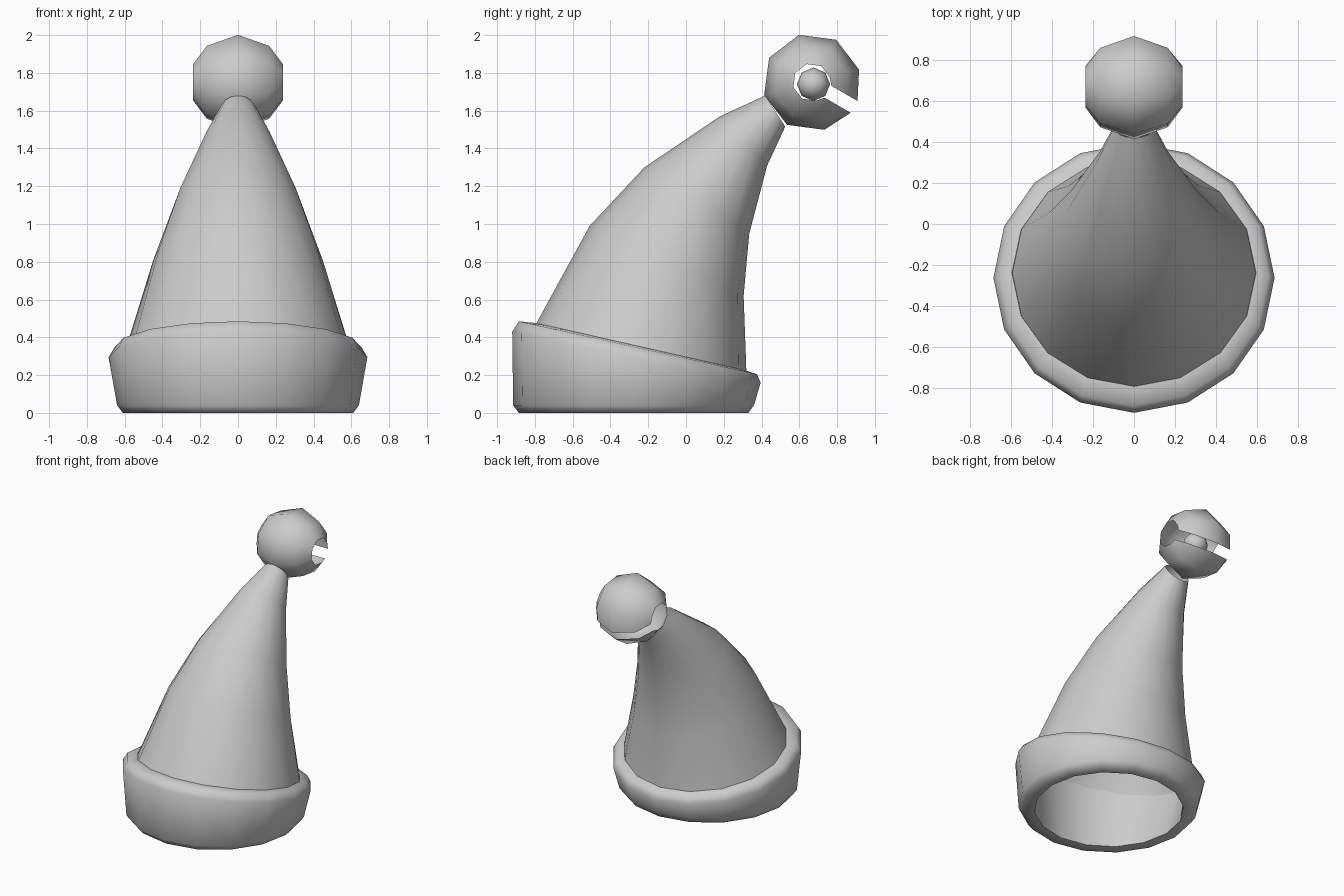
import bpy, bmesh, math
from mathutils import Vector

cube = bpy.data.objects.get("Cube")
if cube:
    bpy.data.objects.remove(cube)

# One plain material
grey = bpy.data.materials.new("plain_grey")
grey.use_nodes = True
colour = (0.6, 0.6, 0.6, 1)
grey.diffuse_color = colour
grey.node_tree.nodes["Principled BSDF"].inputs["Base Color"].default_value = colour


def loft(name, rings, close_rings=False, close_around=True):
    """Skin a list of equal-length point rings."""
    bm = bmesh.new()
    rows = [[bm.verts.new(p) for p in ring] for ring in rings]
    n = len(rows[0])
    pairs = list(zip(rows, rows[1:]))
    if close_rings:
        pairs.append((rows[-1], rows[0]))
    for a, b in pairs:
        for i in range(n if close_around else n - 1):
            j = (i + 1) % n
            bm.faces.new((a[i], a[j], b[j], b[i]))
    bmesh.ops.recalc_face_normals(bm, faces=bm.faces)
    mesh = bpy.data.meshes.new(name)
    bm.to_mesh(mesh)
    bm.free()
    obj = bpy.data.objects.new(name, mesh)
    bpy.context.collection.objects.link(obj)
    return finish(obj)


def finish(obj):
    obj.data.materials.append(grey)
    bpy.ops.object.select_all(action="DESELECT")
    obj.select_set(True)
    bpy.context.view_layer.objects.active = obj
    bpy.ops.object.shade_smooth_by_angle(angle=math.radians(65))
    return obj


def tilted_ring(front_y, front_z, back_y, back_z, half_width, sides=16):
    """Ellipse spanning a front point and a back point on the centre plane."""
    front, back = Vector((0, front_y, front_z)), Vector((0, back_y, back_z))
    mid, arm = (front + back) / 2, (back - front) / 2
    turns = [math.tau * i / sides for i in range(sides)]
    return [mid + arm * math.cos(t) + Vector((half_width * math.sin(t), 0, 0)) for t in turns]


# Thick brim, slanting down to the back
loft("brim", [tilted_ring(*r) for r in (
    (-0.885, 0, 0.33, 0, 0.61),
    (-0.915, 0.04, 0.36, 0.04, 0.64),
    (-0.92, 0.43, 0.395, 0.16, 0.685),
    (-0.885, 0.485, 0.375, 0.205, 0.655),
    (-0.79, 0.475, 0.315, 0.225, 0.595),
    (-0.79, 0.04, 0.25, 0.04, 0.53),
    (-0.80, 0, 0.25, 0, 0.53),
)], close_rings=True)

# Cone bending backwards to the tip
loft("bent_cone", [tilted_ring(*r) for r in (
    (-0.80, 0.46, 0.32, 0.21, 0.595),
    (-0.51, 0.99, 0.305, 0.62, 0.45),
    (-0.22, 1.30, 0.335, 0.95, 0.33),
    (0.18, 1.57, 0.43, 1.31, 0.18),
    (0.42, 1.68, 0.525, 1.515, 0.097),
)])

# Hollow bell: eight-sided rings along x, open ends, joined by a slot
bell_centre = Vector((0, 0.665, 1.75))
slot_angle = math.radians(-30)


def bell_ring(x, radius):
    def spoke(a, side=0):
        along = Vector((0, math.cos(a), math.sin(a)))
        across = Vector((0, -math.sin(a), math.cos(a)))
        return bell_centre + along * radius + across * side + Vector((x, 0, 0))
    whole = [spoke(slot_angle + math.tau * i / 8) for i in range(1, 8)]
    return [spoke(slot_angle, 0.036)] + whole + [spoke(slot_angle, -0.036)]


bell = loft("bell", [bell_ring(*r) for r in (
    (-0.237, 0.1), (-0.165, 0.2), (0, 0.26), (0.165, 0.2), (0.237, 0.1))],
    close_around=False)

# Loose ball inside the bell
bpy.ops.mesh.primitive_uv_sphere_add(segments=8, ring_count=6, radius=0.088,
                                     location=(0, 0.675, 1.74), rotation=(0, math.pi / 2, 0))
ball = bpy.context.object
ball.name = "bell_ball"
finish(ball)
